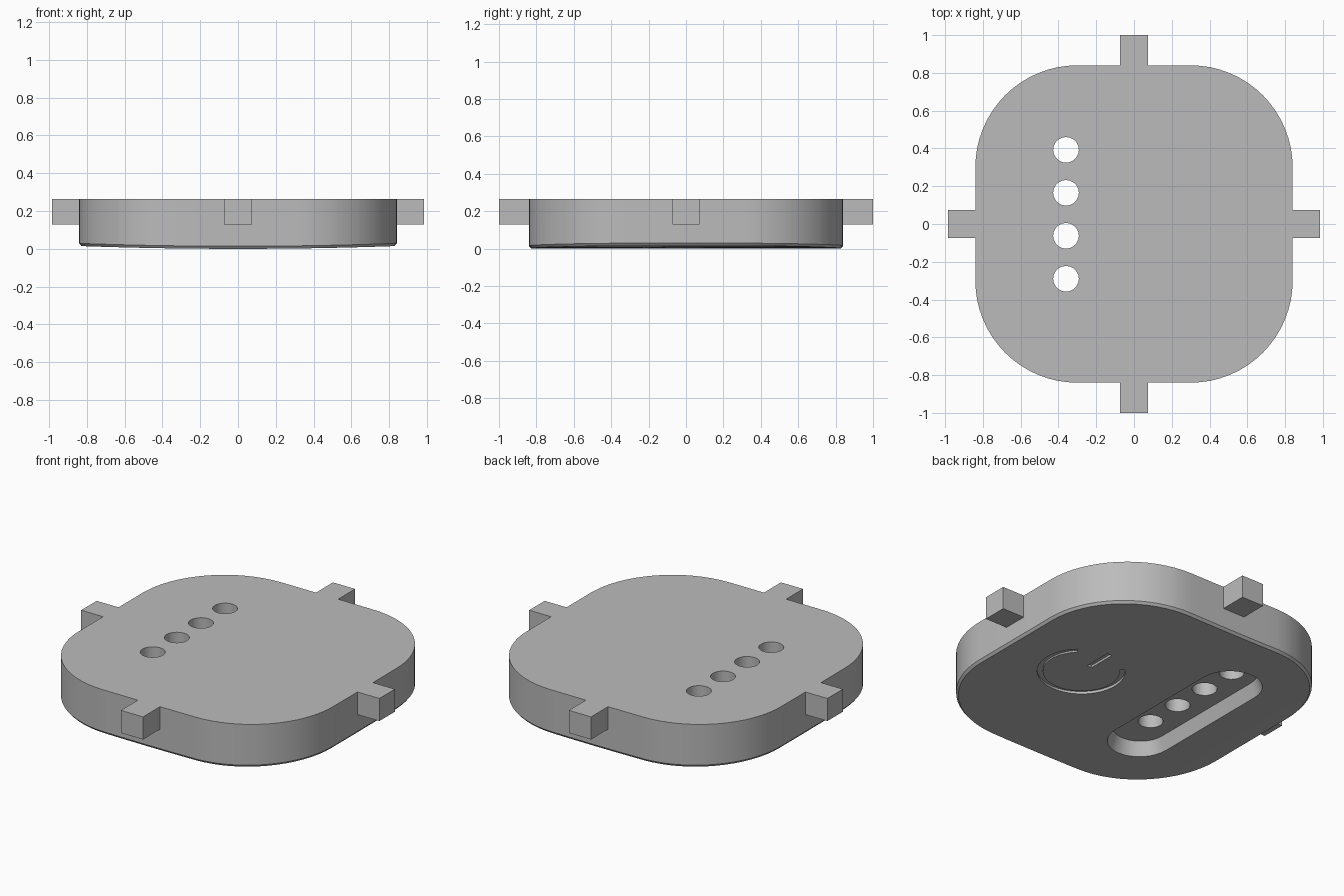
import bpy, bmesh, math
from mathutils import Vector

if "Cube" in bpy.data.objects:
    bpy.data.objects.remove(bpy.data.objects["Cube"])

HALF, TOP, CORNER, SAG = 0.84, 0.265, 0.54, 0.015

gray = bpy.data.materials.new("plain_gray")
gray.use_nodes = True
colour = (0.5, 0.5, 0.5, 1)
gray.diffuse_color = colour
gray.node_tree.nodes["Principled BSDF"].inputs["Base Color"].default_value = colour


def arc(cx, cy, r, start, end, steps):
    angles = [math.radians(start + (end - start) * i / steps) for i in range(steps + 1)]
    return [(cx + r * math.cos(a), cy + r * math.sin(a)) for a in angles]


def rounded_square(half, r, steps=16):
    c = half - r
    points = []
    for i, (sx, sy) in enumerate([(1, 1), (-1, 1), (-1, -1), (1, -1)]):
        points += arc(sx * c, sy * c, r, 90 * i, 90 * i + 90, steps)
    return points


def capsule(x, y, r):
    return arc(x, y, r, 0, 180, 16) + arc(x, -y, r, 180, 360, 16)


def rectangle(x0, x1, y0, y1):
    return [(x0, y0), (x1, y0), (x1, y1), (x0, y1)]


def loft(name, *levels):
    """Closed solid through matching outlines, each given as (points, z)."""
    bm = bmesh.new()
    rings = [[bm.verts.new((x, y, z)) for x, y in pts] for pts, z in levels]
    for low, high in zip(rings, rings[1:]):
        for i in range(len(low)):
            j = (i + 1) % len(low)
            bm.faces.new((low[i], low[j], high[j], high[i]))
    bm.faces.new(rings[0][::-1])
    bm.faces.new(rings[-1])
    bmesh.ops.recalc_face_normals(bm, faces=bm.faces)
    mesh = bpy.data.meshes.new(name)
    bm.to_mesh(mesh)
    bm.free()
    mesh.materials.append(gray)
    obj = bpy.data.objects.new(name, mesh)
    bpy.context.collection.objects.link(obj)
    return obj


def cut(target, cutter):
    cutter.hide_render = True
    mod = target.modifiers.new(cutter.name, "BOOLEAN")
    mod.operation = "DIFFERENCE"
    mod.solver = "EXACT"
    mod.object = cutter
    bpy.context.view_layer.objects.active = target
    bpy.ops.object.modifier_apply(modifier=mod.name)
    bpy.data.objects.remove(cutter)


# Rounded plate with a softened lower edge
body = loft("body",
            (rounded_square(HALF - 0.012, CORNER - 0.012), 0),
            (rounded_square(HALF, CORNER), 0.014),
            (rounded_square(HALF, CORNER), TOP))

# Slice the underside and bow it gently from side to side
bm = bmesh.new()
bm.from_mesh(body.data)
for i in range(-7, 8):
    bmesh.ops.bisect_plane(bm, geom=bm.verts[:] + bm.edges[:] + bm.faces[:],
                           plane_co=Vector((i * 0.105, 0, 0)), plane_no=Vector((1, 0, 0)))
for v in bm.verts:
    if v.co.z < TOP / 2:
        v.co.z += SAG * (v.co.x / HALF) ** 2
bm.to_mesh(body.data)
bm.free()

# Tapered slot in the underside
cut(body, loft("slot_cutter", (capsule(-0.36, 0.375, 0.187), -0.02),
               (capsule(-0.36, 0.375, 0.15), 0.085)))

# Row of four through holes
for i in range(4):
    circle = arc(-0.36, -0.29 + i * 0.2275, 0.068, 0, 360, 20)[:-1]
    cut(body, loft("hole_cutter", (circle, -0.1), (circle, 0.4)))

# Shallow open ring and bar engraved in the underside
ring = arc(0.365, -0.01, 0.238, 135, 405, 40) + arc(0.365, -0.01, 0.208, 405, 135, 40)
bar = rectangle(0.35, 0.38, 0.06, 0.23)
for name, outline in (("ring_cutter", ring), ("bar_cutter", bar)):
    cut(body, loft(name, (outline, -0.05), (outline, 0.016)))

# Smooth shading with crisp edges
bpy.ops.object.select_all(action="DESELECT")
body.select_set(True)
bpy.context.view_layer.objects.active = body
bpy.ops.object.shade_smooth_by_angle(angle=math.radians(30))

# Four tabs flush with the top
W = 0.073
for name, outline in (("left_tab", rectangle(HALF, 0.985, -W, W)),
                      ("right_tab", rectangle(-0.985, -HALF, -W, W)),
                      ("back_tab", rectangle(-W, W, HALF, 1)),
                      ("front_tab", rectangle(-W, W, -1, -HALF))):
    loft(name, (outline, 0.13), (outline, TOP))
